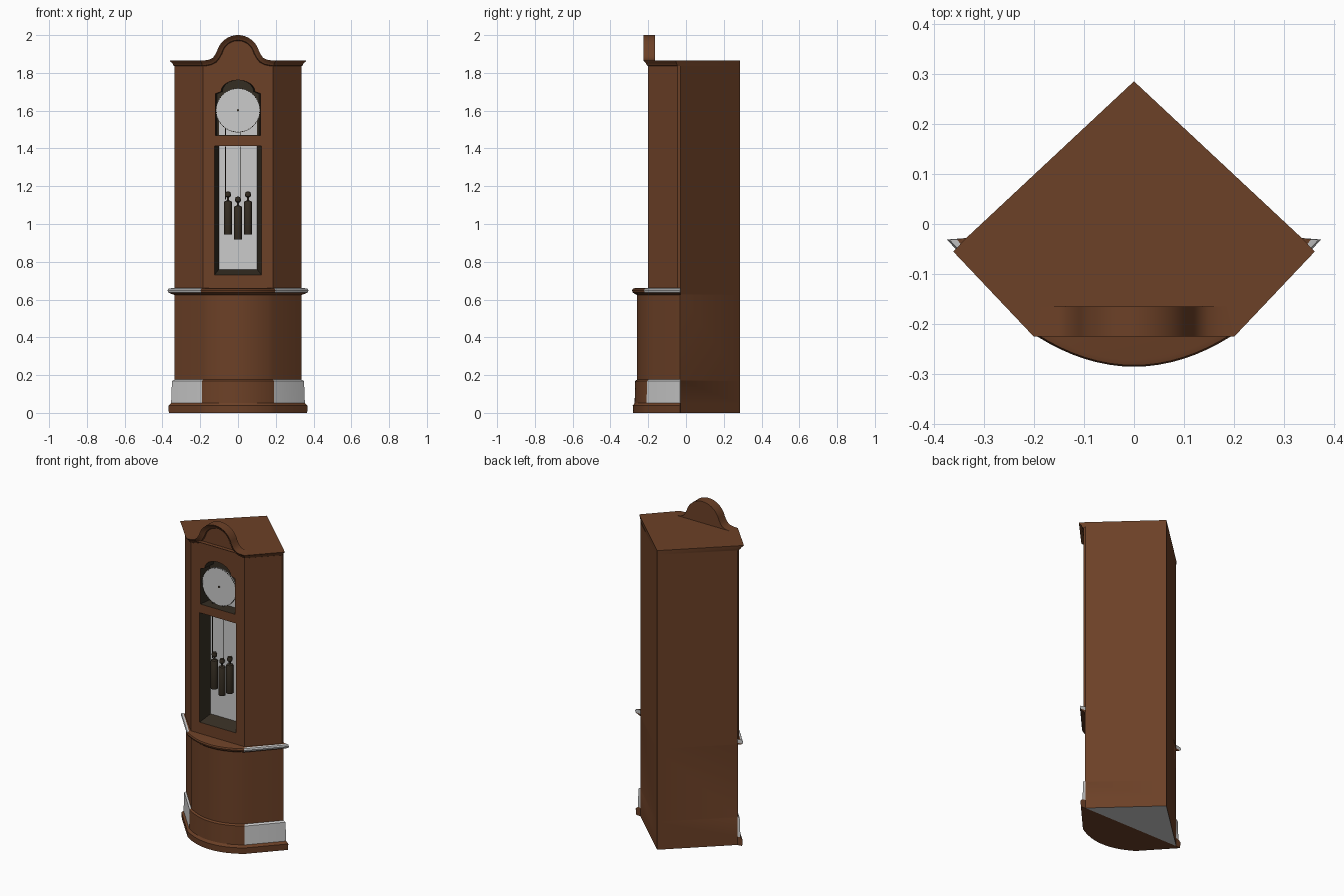
import bpy, bmesh, math
from mathutils import Vector

if "Cube" in bpy.data.objects:
    bpy.data.objects.remove(bpy.data.objects["Cube"])


def material(name, col):
    m = bpy.data.materials.new(name)
    m.diffuse_color = (*col, 1)
    m.use_nodes = True
    m.node_tree.nodes["Principled BSDF"].inputs["Base Color"].default_value = m.diffuse_color
    return m


WOOD = material("brown wood", (0.15, 0.052, 0.020))
PALE = material("pale grey", (0.6, 0.6, 0.6))
DARK = material("dark bronze", (0.035, 0.026, 0.016))


def finish(name, bm, mats, recalc=True):
    if recalc:
        bmesh.ops.recalc_face_normals(bm, faces=bm.faces[:])
    me = bpy.data.meshes.new(name)
    bm.to_mesh(me)
    bm.free()
    for m in mats:
        me.materials.append(m)
    ob = bpy.data.objects.new(name, me)
    bpy.context.collection.objects.link(ob)
    bpy.ops.object.select_all(action='DESELECT')
    ob.select_set(True)
    bpy.context.view_layer.objects.active = ob
    bpy.ops.object.shade_smooth_by_angle(angle=math.radians(32))
    return ob


def loft(bm, rings, closed=True):
    """Join rings of points with quads; returns the vertex rings."""
    vs = [[bm.verts.new(p) for p in r] for r in rings]
    n = len(vs[0])
    for a, b in zip(vs, vs[1:]):
        for i in range(n if closed else n - 1):
            j = (i + 1) % n
            bm.faces.new((a[i], a[j], b[j], b[i]))
    return vs


def plan(right):
    """Closed corner-cabinet outline from its right-hand front points."""
    half = [(0.335, -0.028)] + right
    return [(0, 0.285)] + half + [(-x, y) for x, y in reversed(half) if x > 1e-6]


def lower_plan(d):
    c = 0.185 + 0.5 * d
    bow = [(c * k / 8, -0.197 - d - 0.063 * (1 - (k / 8) ** 2)) for k in range(8, -1, -1)]
    return plan([(0.336 + 1.5 * d, -0.031)] + bow)


def upper_plan(d):
    return plan([(0.336 + d, -0.045 - 0.4 * d), (0.185 + 0.6 * d, -0.2 - d)])


def cap(bm, ring):
    bm.faces.new((ring[0], ring[1], ring[-1]))
    bm.faces.new(ring[1:])


# lower cabinet: base moulding, plinth, bowed front and waist moulding
prof = [(0.02, 0), (0.022, 0.038), (0.012, 0.052), (0.009, 0.168), (0, 0.176), (0, 0.625),
        (0.012, 0.63), (0.022, 0.638), (0.025, 0.648), (0.022, 0.657), (0.012, 0.66)]
bm = bmesh.new()
vs = loft(bm, [[(x, y, z) for x, y in lower_plan(d)] for d, z in prof])
cap(bm, vs[0])
cap(bm, vs[-1])
for f in bm.faces:
    c = f.calc_center_median()
    chamfer = abs(c.x) > 0.2 and -0.16 < c.y < -0.029
    if chamfer and (0.05 < c.z < 0.18 or 0.64 < c.z < 0.659):
        f.material_index = 1
    if c.z < 1e-4 and c.y > -0.0:
        f.material_index = 1
finish("lower_cabinet", bm, [WOOD, PALE])

# upper case with side cornice and roof; the front is a separate panel
prof = [(0, 0.655), (0, 1.836), (0.007, 1.84), (0.012, 1.852), (0.022, 1.86), (0.025, 1.866)]
bm = bmesh.new()
vs = loft(bm, [[(x, y, z) for x, y in upper_plan(d)] for d, z in prof])
cap(bm, vs[-1])
bmesh.ops.recalc_face_normals(bm, faces=bm.faces[:])
front = [f for f in bm.faces if all(abs(v.co.x) < 0.21 and v.co.y < -0.19 for v in f.verts)]
bmesh.ops.delete(bm, geom=front, context='FACES')
finish("upper_case", bm, [WOOD])

# arched crest: moulding swept along an ogee path
half = [(0.2, 1.866), (0.17, 1.867), (0.15, 1.871), (0.133, 1.88), (0.122, 1.895)]
half += [(0.115 * math.cos(math.radians(a)), 1.885 + 0.115 * math.sin(math.radians(a)))
         for a in range(15, 91, 7)]
half = [p for p in half if p[0] > 0.004] + [(0, 2.0)]
path = [Vector(p) for p in half] + [Vector((-x, z)) for x, z in reversed(half[:-1])]


def crest_ring(off, y):
    out = []
    for i, p in enumerate(path):
        if i in (0, len(path) - 1):
            x = 0.185 + 0.6 * max(0, -0.2 - y)
            out.append((math.copysign(x, p.x), y, p.y + off))
        else:
            t = (path[i + 1] - path[i - 1]).normalized()
            q = p + Vector((t.y, -t.x)) * off
            out.append((q.x, y, q.y))
    return out


rings = [crest_ring(o, y) for o, y in
         [(-0.03, -0.2), (-0.026, -0.207), (-0.014, -0.212), (-0.006, -0.222),
          (0, -0.225), (0, -0.165)]]
bm = bmesh.new()
vs = loft(bm, rings, closed=False)
bm.faces.new(vs[-1])
finish("arched_crest", bm, [WOOD])

# front panel with two openings
door_hole = [(-0.125, 0.73), (0.125, 0.73), (0.125, 1.413), (-0.125, 1.413)]
dial_hole = [(-0.12, 1.468), (0.12, 1.468), (0.12, 1.69)]
dial_hole += [(0.09 * math.cos(math.pi * k / 12), 1.70 + 0.062 * math.sin(math.pi * k / 12))
              for k in range(13)]
dial_hole += [(-0.12, 1.69)]
outline = [(x, z) for x, _, z in rings[0]] + [(-0.185, 0.655), (0.185, 0.655)]
bm = bmesh.new()
for loop in (outline, door_hole, dial_hole):
    v = [bm.verts.new((x, -0.2, z)) for x, z in loop]
    for i in range(len(v)):
        bm.edges.new((v[i - 1], v[i]))
bmesh.ops.triangle_fill(bm, use_beauty=True, use_dissolve=False,
                        edges=bm.edges[:], normal=(0, -1, 0))
bm.normal_update()
for f in bm.faces:
    if f.normal.y > 0:
        f.normal_flip()
finish("front_panel", bm, [WOOD], recalc=False)


# recessed niches behind the openings
def niche(name, hole, back, back_index):
    bm = bmesh.new()
    vs = loft(bm, [[(x, -0.2, z) for x, z in hole], [(x, -0.125, z) for x, z in back]])
    f = bm.faces.new(vs[-1])
    f.material_index = back_index
    bmesh.ops.recalc_face_normals(bm, faces=bm.faces[:])
    bm.normal_update()
    if f.normal.y > 0:
        bmesh.ops.reverse_faces(bm, faces=bm.faces[:])
    finish(name, bm, [DARK, PALE], recalc=False)


niche("pendulum_niche", door_hole,
      [(x * 0.81, max(z, 0.76)) for x, z in door_hole], 1)
niche("dial_niche", dial_hole, [(x * 0.92, z) for x, z in dial_hole], 0)


def box(name, cx, cy, cz, sx, sy, sz, mat):
    bm = bmesh.new()
    bmesh.ops.create_cube(bm, size=1)
    for v in bm.verts:
        v.co = (cx + v.co.x * sx, cy + v.co.y * sy, cz + v.co.z * sz)
    return finish(name, bm, [mat])


def turned(name, x, y, pts, mat, axis='Z', z0=0, seg=16):
    """Closed lathe of (radius, position) points."""
    bm = bmesh.new()
    rings = []
    for r, h in pts:
        ring = []
        for k in range(seg):
            a = 2 * math.pi * k / seg
            c, s = r * math.cos(a), r * math.sin(a)
            ring.append((x + c, y + s, h) if axis == 'Z' else (x + c, h, z0 + s))
        rings.append(ring)
    vs = loft(bm, rings)
    bm.faces.new(vs[0])
    bm.faces.new(vs[-1])
    return finish(name, bm, [mat])


box("dial_backing", 0, -0.128, 1.54, 0.2, 0.004, 0.14, PALE)

# clock dial, minute dots and hand hub
turned("dial", 0, 0, [(0.117, -0.186), (0.117, -0.178)], PALE, 'Y', 1.602, 48)
turned("hand_hub", 0, 0, [(0.006, -0.191), (0.006, -0.185)], DARK, 'Y', 1.602, 12)
bm = bmesh.new()
for k in range(60):
    a = 2 * math.pi * k / 60
    r = bmesh.ops.create_cube(bm, size=0.004)
    bmesh.ops.translate(bm, verts=r['verts'],
                        vec=(0.115 * math.cos(a), -0.1855, 1.602 + 0.115 * math.sin(a)))
finish("minute_dots", bm, [DARK])

# hanging weights and chains
for name, x, z in (("left", -0.053, 0.945), ("centre", 0, 0.918), ("right", 0.053, 0.945)):
    turned(name + "_weight", x, -0.157,
           [(0.02, z), (0.021, z + 0.004), (0.021, z + 0.17), (0.018, z + 0.176),
            (0.006, z + 0.18), (0.006, z + 0.195), (0.014, z + 0.2),
            (0.016, z + 0.212), (0.012, z + 0.224), (0.004, z + 0.227)], DARK)
for name, x in (("left", -0.066), ("right", 0.012)):
    turned(name + "_chain", x, -0.157, [(0.0025, 1.13), (0.0025, 1.411)], DARK, seg=8)
    turned(name + "_upper_chain", x, -0.157, [(0.0025, 1.47), (0.0025, 1.56)], DARK, seg=8)
